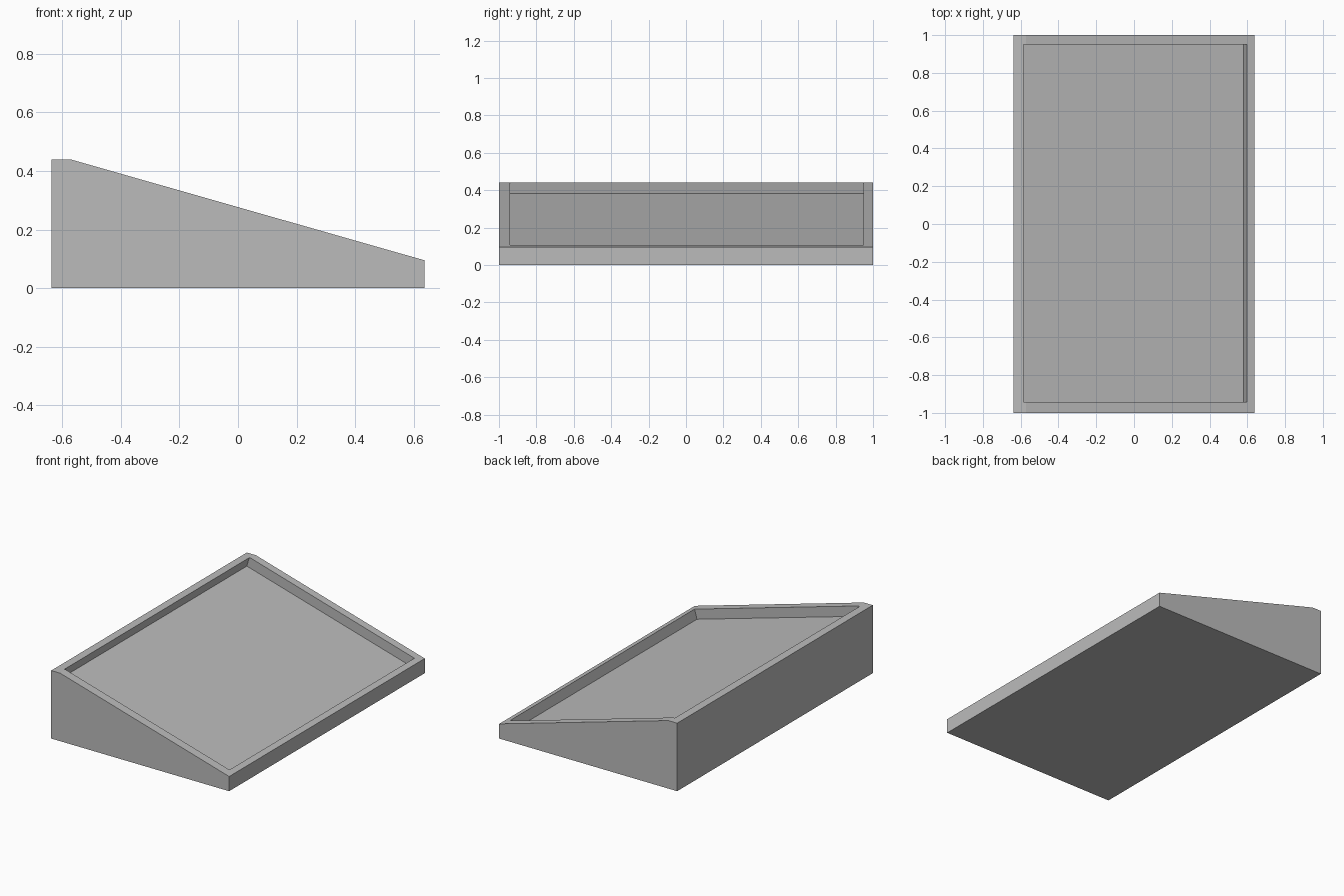
import bpy
import bmesh
from mathutils import Vector

cube = bpy.data.objects.get("Cube")
if cube:
    bpy.data.objects.remove(cube, do_unlink=True)

grey = bpy.data.materials.new("plain_grey")
grey.use_nodes = True
colour = (0.5, 0.5, 0.5, 1)
grey.diffuse_color = colour
grey.node_tree.nodes["Principled BSDF"].inputs["Base Color"].default_value = colour


def prism(name, profile, y0, y1):
    """Extrude an x-z profile along y."""
    bm = bmesh.new()
    face = bm.faces.new([bm.verts.new((x, y0, z)) for x, z in profile])
    ext = bmesh.ops.extrude_face_region(bm, geom=[face])
    verts = [v for v in ext["geom"] if isinstance(v, bmesh.types.BMVert)]
    bmesh.ops.translate(bm, verts=verts, vec=(0, y1 - y0, 0))
    bmesh.ops.recalc_face_normals(bm, faces=bm.faces)
    mesh = bpy.data.meshes.new(name)
    bm.to_mesh(mesh)
    bm.free()
    mesh.materials.append(grey)
    obj = bpy.data.objects.new(name, mesh)
    bpy.context.collection.objects.link(obj)
    return obj


# Wedge body with a narrow flat along its high edge
ridge, lip = Vector((-0.573, 0.44)), Vector((0.637, 0.095))
body = prism("sloped_tray", [(-0.637, 0), (0.637, 0), lip, ridge, (-0.637, 0.44)], -1, 1)

# Recess cutter, square to the slope
along = (lip - ridge).normalized()
normal = Vector((-along.y, along.x))
low, high = Vector((0.581, 0.045)), Vector((-0.601, 0.381))
cutter = prism("recess_cutter", [low, low + normal * 0.3, high + normal * 0.3, high], -0.942, 0.949)
cutter.hide_render = True

# Cut the recess, then drop the cutter
cut = body.modifiers.new("recess", "BOOLEAN")
cut.operation = "DIFFERENCE"
cut.solver = "EXACT"
cut.object = cutter
bpy.context.view_layer.objects.active = body
bpy.ops.object.modifier_apply(modifier=cut.name)
bpy.data.objects.remove(cutter, do_unlink=True)
